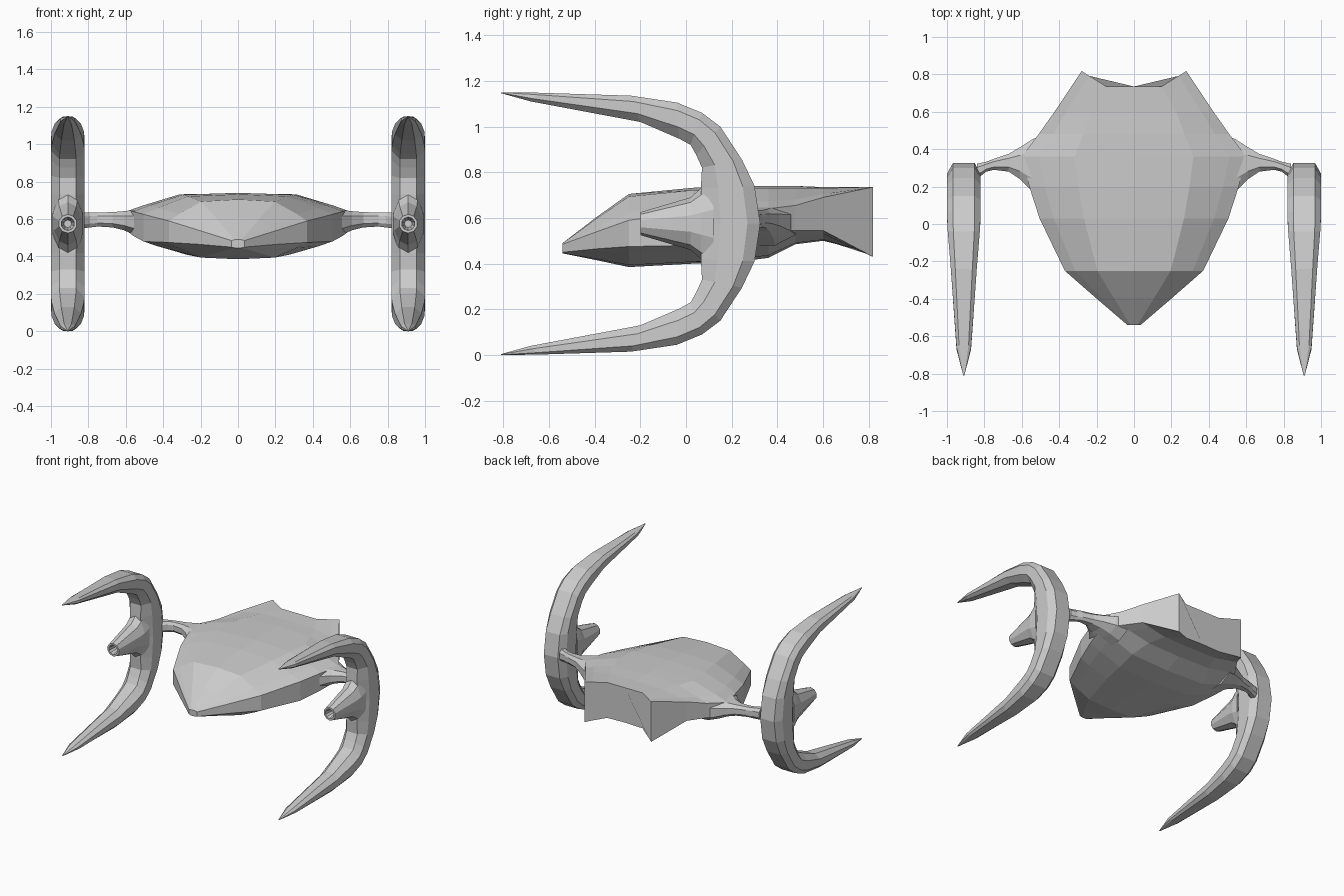
import bpy, bmesh
from math import sin, cos, pi

if "Cube" in bpy.data.objects:
    bpy.data.objects.remove(bpy.data.objects["Cube"])


def loft(name, rings, mirror=False):
    """Skin a list of equal-length closed rings, cap the ends, flat shade."""
    bm = bmesh.new()
    vs = [[bm.verts.new(p) for p in ring] for ring in rings]
    n = len(rings[0])
    for a, b in zip(vs, vs[1:]):
        for i in range(n):
            j = (i + 1) % n
            bm.faces.new((a[i], a[j], b[j], b[i]))
    bm.faces.new(vs[0])
    bm.faces.new(vs[-1])
    bmesh.ops.recalc_face_normals(bm, faces=bm.faces)
    me = bpy.data.meshes.new(name)
    bm.to_mesh(me)
    bm.free()
    ob = bpy.data.objects.new(name, me)
    bpy.context.collection.objects.link(ob)
    if mirror:
        ob.modifiers.new("Mirror", 'MIRROR').use_axis[0] = True
    return ob


# Hull: (y, half width, top, edge top, edge bottom, bottom, rear corner sweep)
hull = [
    (-.54, .035, .49, .485, .45, .445, 0),
    (-.39, .21, .605, .54, .465, .415, 0),
    (-.25, .37, .705, .59, .475, .385, 0),
    (.03, .505, .732, .625, .48, .40, 0),
    (.20, .56, .74, .64, .51, .405, 0),
    (.36, .60, .74, .64, .54, .425, 0),
    (.48, .51, .74, .655, .545, .485, 0),
    (.60, .425, .735, .69, .545, .50, 0),
    (.735, .28, .735, .735, .43, .47, .083),
]
cols = [(0, 0), (.53, .1), (.85, .68), (1, 1)]   # width fraction, drop


def hull_ring(y, w, zt, et, eb, zb, sweep):
    def pt(f, g, side, z0, z1):
        return (side * f * w, y + sweep * max(0, (f - .53) / .47), z0 + (z1 - z0) * g)
    top = [pt(f, g, -1, zt, et) for f, g in cols[:0:-1]] + [pt(f, g, 1, zt, et) for f, g in cols]
    bot = [pt(f, g, 1, zb, eb) for f, g in cols[:0:-1]] + [pt(f, g, -1, zb, eb) for f, g in cols]
    return top + bot


loft("hull", [hull_ring(*s) for s in hull])

# Wing struts: (x, front y, rear y, bottom z, top z)
struts = [(.46, .12, .48, .48, .665), (.54, .17, .455, .51, .65), (.61, .24, .41, .54, .642),
          (.67, .28, .375, .555, .637), (.75, .29, .348, .56, .635),
          (.79, .28, .333, .555, .635), (.84, .24, .322, .55, .635)]


def strut_ring(x, y0, y1, z0, z1):
    c, d = (y1 - y0) * .25, (z1 - z0) * .25
    return [(x, y0 + c, z0), (x, y1 - c, z0), (x, y1, z0 + d), (x, y1, z1 - d),
            (x, y1 - c, z1), (x, y0 + c, z1), (x, y0, z1 - d), (x, y0, z0 + d)]


loft("wing_strut", [strut_ring(*s) for s in struts], True)

# Crescent claws: (outer y, outer z, inner y, inner z, half width), z from the middle
CX, CZ = .91, .575
half = [
    (-.81, .575, -.81, .571, .003), (-.65, .573, -.68, .535, .039),
    (-.24, .56, -.2, .445, .07), (-.04, .53, -.03, .372, .086),
    (.07, .485, .02, .345, .09), (.15, .425, .045, .3, .09),
    (.245, .28, .07, .245, .09), (.3, .165, .065, .155, .09),
]
full = half + [(.325, 0, .07, 0, .09)] + [(a, -b, c, -d, w) for a, b, c, d, w in half[::-1]]
profile = [(-.65, 0), (.65, 0), (1, .22), (1, .68), (.5, 1), (-.5, 1), (-1, .68), (-1, .22)]


def claw_ring(oy, oz, iy, iz, w):
    return [(CX + u * w, oy + (iy - oy) * t, CZ + oz + (iz - oz) * t) for u, t in profile]


loft("claw", [claw_ring(*s) for s in full], True)

# Cannons with a hollow muzzle: (y, radius across, radius up)
cannon = [(.12, .085, .2), (.065, .085, .155), (.02, .078, .115), (-.2, .05, .05),
          (-.2, .036, .036), (-.13, .02, .02)]
N = 10
loft("cannon", [[(CX + rx * sin(2 * pi * i / N), y, CZ + rz * cos(2 * pi * i / N))
                 for i in range(N)] for y, rx, rz in cannon], True)
